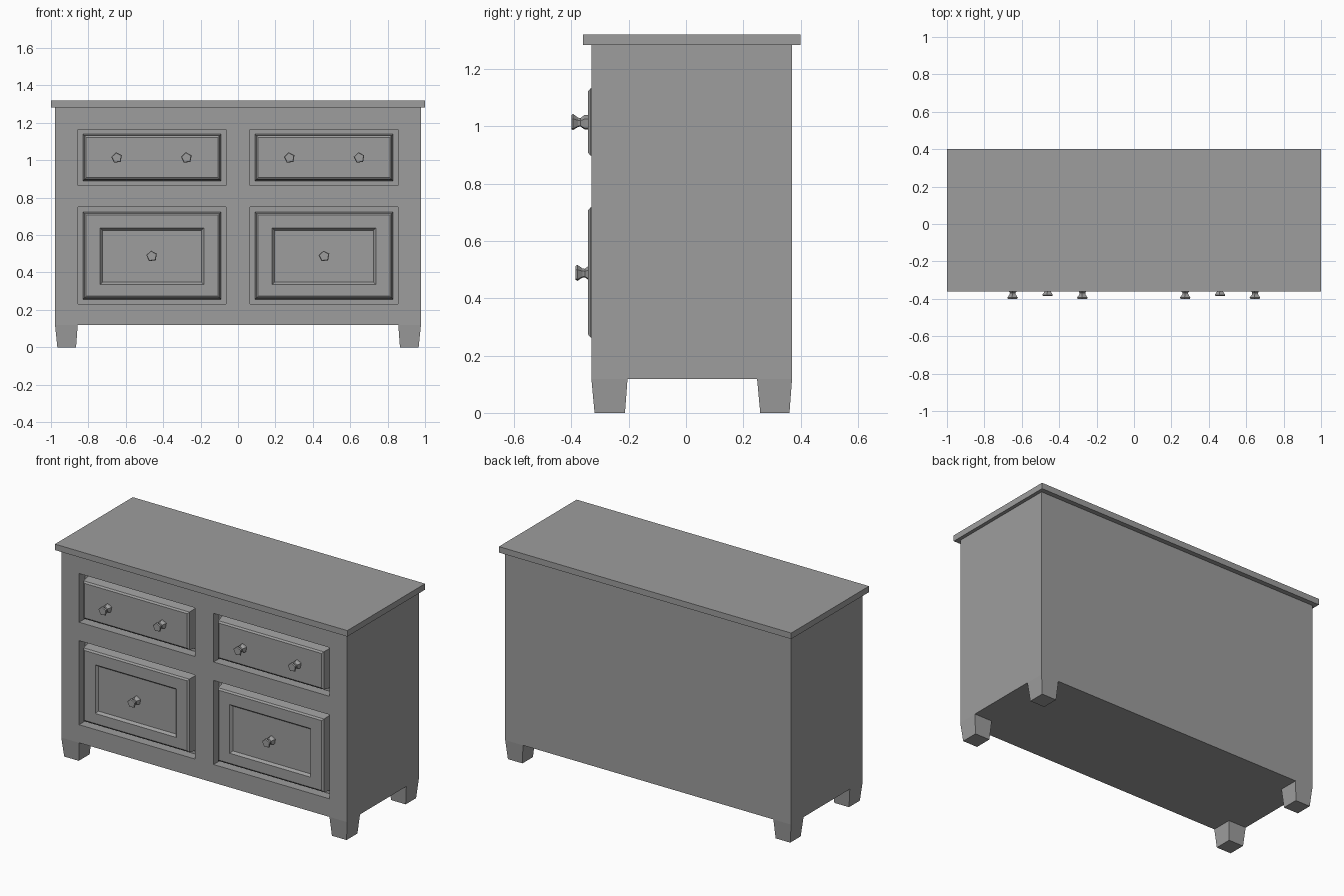
import bpy, bmesh, math
from mathutils import Matrix, Vector

cube = bpy.data.objects.get("Cube")
if cube:
    bpy.data.objects.remove(cube, do_unlink=True)

grey = bpy.data.materials.new("grey paint")
grey.use_nodes = True
COLOUR = (0.34, 0.34, 0.34, 1)
grey.diffuse_color = COLOUR
grey.node_tree.nodes["Principled BSDF"].inputs["Base Color"].default_value = COLOUR


def finish(name, bm):
    bmesh.ops.recalc_face_normals(bm, faces=bm.faces)
    mesh = bpy.data.meshes.new(name)
    bm.to_mesh(mesh)
    bm.free()
    mesh.materials.append(grey)
    obj = bpy.data.objects.new(name, mesh)
    bpy.context.collection.objects.link(obj)
    return obj


def loft(name, rings):
    """Join point rings in order and cap both ends."""
    bm = bmesh.new()
    loops = [[bm.verts.new(p) for p in ring] for ring in rings]
    n = len(loops[0])
    for a, b in zip(loops, loops[1:]):
        for i in range(n):
            j = (i + 1) % n
            bm.faces.new((a[i], a[j], b[j], b[i]))
    bm.faces.new(loops[0][::-1])
    bm.faces.new(loops[-1])
    return finish(name, bm)


def level_rect(x0, x1, y0, y1, z):
    return [(x0, y0, z), (x1, y0, z), (x1, y1, z), (x0, y1, z)]


def front_rect(box, inset, y):
    x0, x1, z0, z1 = box
    x0, x1, z0, z1 = x0 + inset, x1 - inset, z0 + inset, z1 - inset
    return [(x0, y, z0), (x1, y, z0), (x1, y, z1), (x0, y, z1)]


# Cabinet body: a front grid pulled back into a box, with four sunken openings
FRONT, BACK, FLOOR = -0.33, 0.37, -0.275
xs = [-0.978, -0.856, -0.064, 0.064, 0.856, 0.978]
zs = [0.118, 0.23, 0.75, 0.864, 1.165, 1.283]
bm = bmesh.new()
grid = [[bm.verts.new((x, FRONT, z)) for x in xs] for z in zs]
openings = []
for r in range(5):
    for c in range(5):
        face = bm.faces.new((grid[r][c], grid[r][c + 1], grid[r + 1][c + 1], grid[r + 1][c]))
        if r in (1, 3) and c in (1, 3):
            openings.append(face)
rim = [e for e in bm.edges if e.is_boundary]
pulled = bmesh.ops.extrude_edge_only(bm, edges=rim)["geom"]
bmesh.ops.translate(bm, vec=(0, BACK - FRONT, 0),
                    verts=[g for g in pulled if isinstance(g, bmesh.types.BMVert)])
bmesh.ops.contextual_create(bm, geom=[e for e in bm.edges if e.is_boundary])
sunk = bmesh.ops.extrude_discrete_faces(bm, faces=openings)["faces"]
bmesh.ops.translate(bm, vec=(0, FLOOR - FRONT, 0), verts=[v for f in sunk for v in f.verts])
finish("cabinet_body", bm)

# Overhanging top board
loft("top_board", [level_rect(-1, 1, -0.36, 0.4, z) for z in (1.283, 1.32)])

# Tapered feet, flush with the body corners
for side, sx in (("left", 1), ("right", -1)):
    for end, y0, y1 in (("front", FRONT, -0.204), ("back", 0.248, BACK)):
        loft(side + "_" + end + "_foot", [
            level_rect(sx * 0.866, sx * 0.966, y0 + 0.011, y1 - 0.009, 0),
            level_rect(sx * 0.857, sx * 0.978, y0, y1, 0.118)])

# Raised drawer fronts with sloping edges; the deep ones have a sunken panel
FACE, PANEL = -0.342, -0.327
edge = [(0.026, FLOOR), (0.034, -0.334), (0.044, FACE)]
for side, x0, x1 in (("left", xs[3], xs[4]), ("right", xs[1], xs[2])):
    small = (x0, x1, zs[3], zs[4])
    deep = (x0, x1, zs[1], zs[2])
    loft(side + "_upper_drawer", [front_rect(small, i, y) for i, y in edge])
    panel = (x0 + 0.119, x1 - 0.119, 0.336, 0.637)
    loft(side + "_lower_drawer", [front_rect(deep, i, y) for i, y in edge]
         + [front_rect(panel, 0, FACE), front_rect(panel, 0.012, PANEL)])

# Five-sided turned knobs: (distance out from the drawer, radius)
KNOB = [(0, 0.027), (0.012, 0.027), (0.026, 0.016), (0.034, 0.017), (0.052, 0.03), (0.058, 0.026)]


def knob(name, x, y, z):
    rings = []
    for out, radius in KNOB:
        angles = [math.radians(26 + 72 * k) for k in range(5)]
        rings.append([(x + radius * math.cos(a), y - out, z + radius * math.sin(a)) for a in angles])
    loft(name, rings)


for side, sx in (("left", 1), ("right", -1)):
    knob(side + "_upper_inner_knob", sx * 0.275, FACE, 1.013)
    knob(side + "_upper_outer_knob", sx * 0.648, FACE, 1.013)
    knob(side + "_lower_knob", sx * 0.461, PANEL, 0.487)
